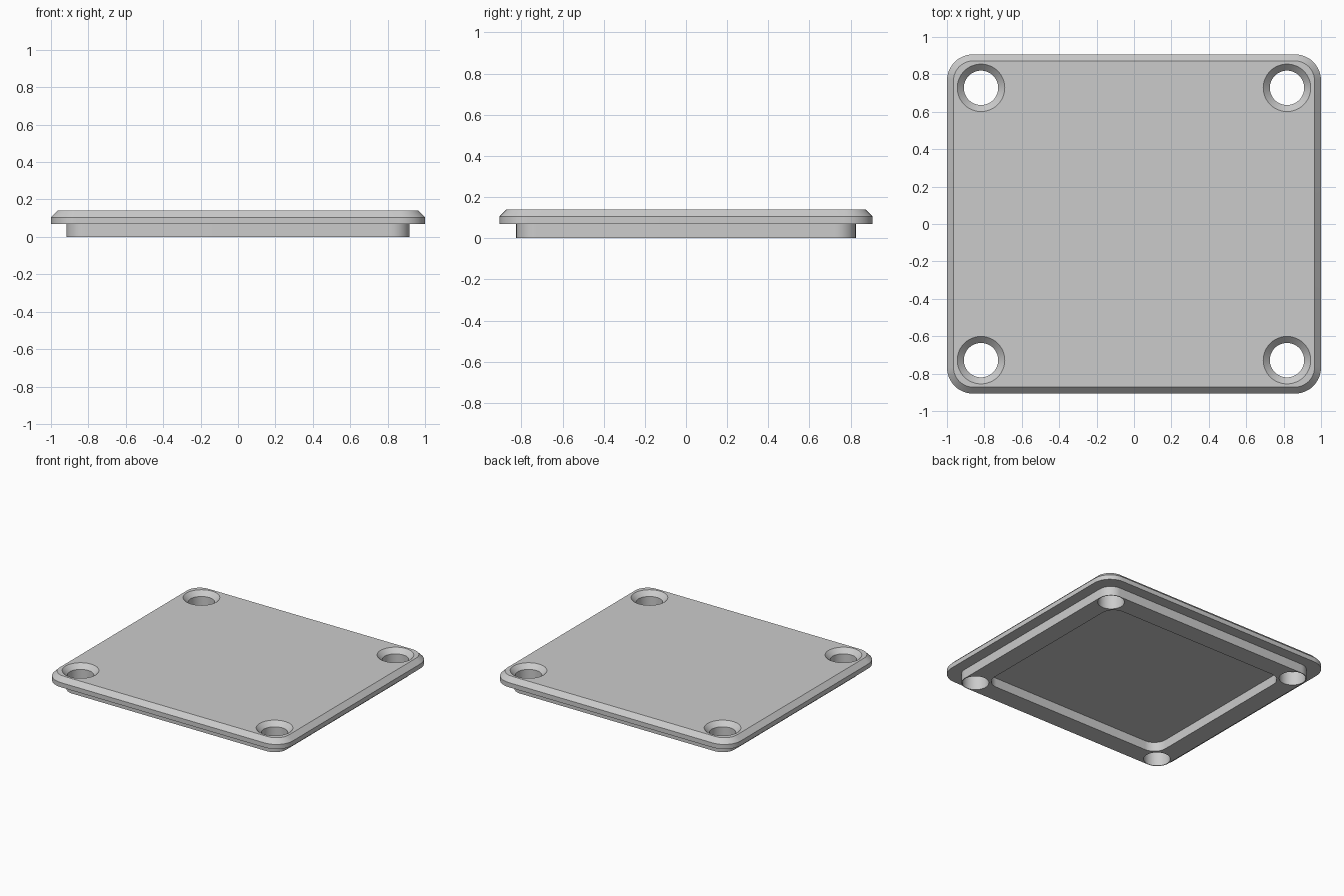
import bpy
import bmesh
from math import sin, cos, pi, radians

cube = bpy.data.objects.get("Cube")
if cube:
    bpy.data.objects.remove(cube, do_unlink=True)

grey = bpy.data.materials.new("light grey")
grey.use_nodes = True
grey.diffuse_color = (0.6, 0.6, 0.6, 1)
grey.node_tree.nodes["Principled BSDF"].inputs["Base Color"].default_value = (0.6, 0.6, 0.6, 1)

STEPS = 12  # segments per rounded corner


def rounded_rect(hx, hy, r, z):
    """Points of a rounded rectangle, counter-clockwise."""
    pts = []
    for q, (sx, sy) in enumerate([(1, 1), (-1, 1), (-1, -1), (1, -1)]):
        for i in range(STEPS + 1):
            a = pi / 2 * (q + i / STEPS)
            pts.append((sx * (hx - r) + r * cos(a), sy * (hy - r) + r * sin(a), z))
    return pts


def circle(r, z, n=48):
    return [(r * cos(2 * pi * i / n), r * sin(2 * pi * i / n), z) for i in range(n)]


def loft(name, loops):
    """Closed solid through a stack of equal-length loops, capped at both ends."""
    bm = bmesh.new()
    rings = [[bm.verts.new(p) for p in loop] for loop in loops]
    for a, b in zip(rings, rings[1:]):
        for i in range(len(a)):
            j = (i + 1) % len(a)
            bm.faces.new((a[i], a[j], b[j], b[i]))
    bm.faces.new(rings[0][::-1])
    bm.faces.new(rings[-1])
    bmesh.ops.recalc_face_normals(bm, faces=bm.faces)
    mesh = bpy.data.meshes.new(name)
    bm.to_mesh(mesh)
    bm.free()
    mesh.materials.append(grey)
    obj = bpy.data.objects.new(name, mesh)
    bpy.context.collection.objects.link(obj)
    return obj


# Lid: hollow locating lip below a plate with a chamfered top edge
lid = loft("lid_plate", [
    rounded_rect(0.77, 0.68, 0.10, 0.07),     # pocket ceiling
    rounded_rect(0.77, 0.68, 0.10, 0),        # lip inner edge
    rounded_rect(0.917, 0.825, 0.10, 0),      # lip outer edge
    rounded_rect(0.917, 0.825, 0.10, 0.07),
    rounded_rect(1, 0.907, 0.14, 0.07),       # plate side
    rounded_rect(1, 0.907, 0.14, 0.105),
    rounded_rect(0.965, 0.872, 0.105, 0.14),  # top face
])

# Countersunk screw holes in the corners
for side, sx in (("left", 1), ("right", -1)):
    for end, sy in (("back", 1), ("front", -1)):
        cutter = loft(f"{end}_{side}_hole_cutter", [
            circle(0.092, -0.05), circle(0.092, 0.105), circle(0.147, 0.16)])
        cutter.location = (sx * 0.818, sy * 0.728, 0)
        cutter.hide_render = True
        cutter.hide_set(True)
        mod = lid.modifiers.new(f"{end}_{side}_hole", 'BOOLEAN')
        mod.operation = 'DIFFERENCE'
        mod.solver = 'EXACT'
        mod.object = cutter

# Apply the holes, then remove the cutters
bpy.context.view_layer.objects.active = lid
lid.select_set(True)
for mod in list(lid.modifiers):
    cutter = mod.object
    bpy.ops.object.modifier_apply(modifier=mod.name)
    bpy.data.objects.remove(cutter, do_unlink=True)
bpy.ops.object.shade_smooth_by_angle(angle=radians(30))
